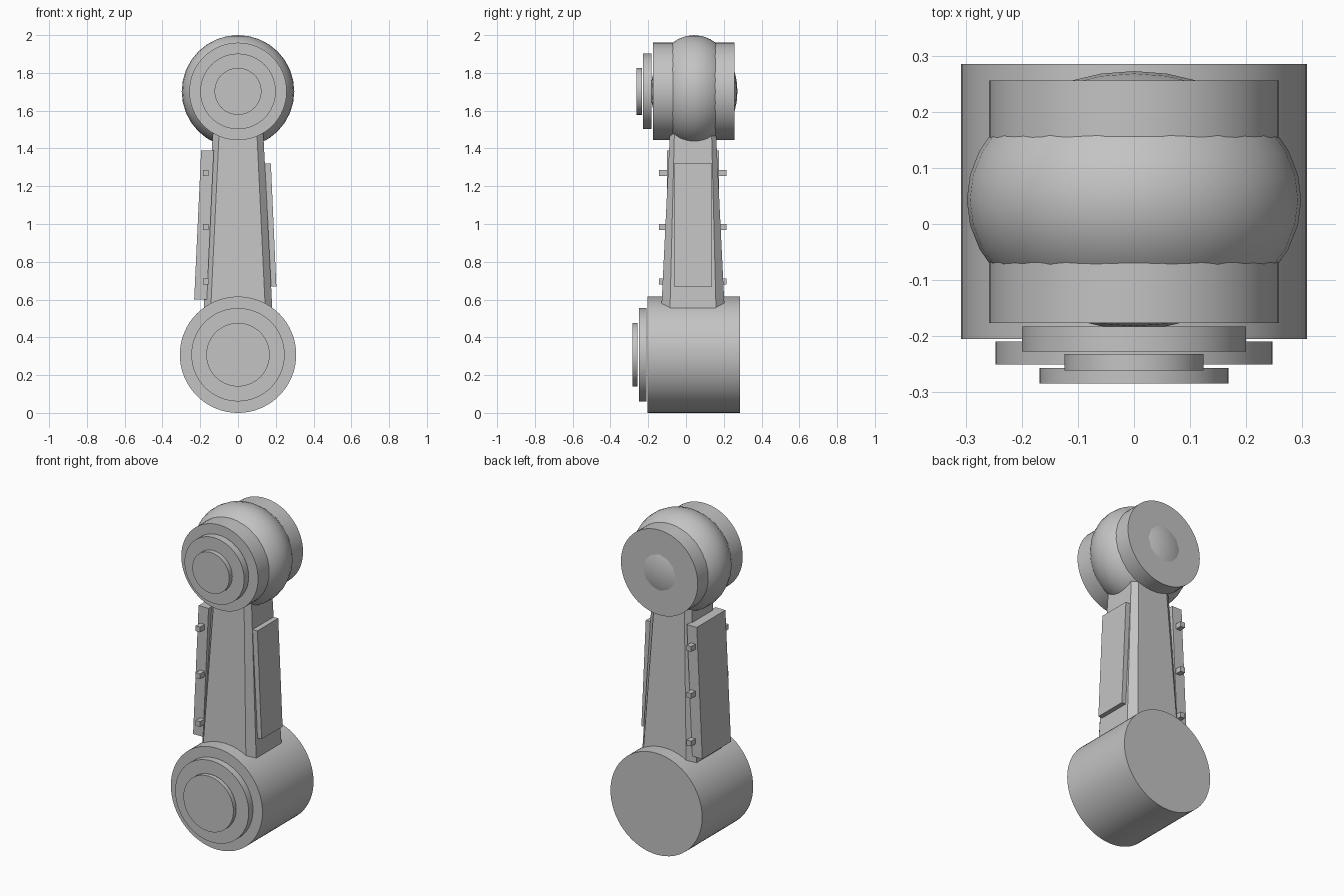
import bpy
import bmesh
from math import pi, radians

cube = bpy.data.objects.get("Cube")
if cube:
    bpy.data.objects.remove(cube, do_unlink=True)

grey = bpy.data.materials.new("light_grey")
grey.use_nodes = True
grey.diffuse_color = (0.55, 0.55, 0.55, 1)
grey.node_tree.nodes["Principled BSDF"].inputs["Base Color"].default_value = (0.55, 0.55, 0.55, 1)

LOWER_Z, UPPER_Z, MID_Y = 0.308, 1.702, 0.04


def finish(name, smooth=False):
    obj = bpy.context.object
    obj.name = name
    obj.data.materials.append(grey)
    if smooth:
        bpy.ops.object.shade_smooth_by_angle(angle=radians(35))
    return obj


def drum(name, radius, front, back, z):
    """Cylinder lying along y."""
    bpy.ops.mesh.primitive_cylinder_add(
        vertices=64, radius=radius, depth=back - front,
        location=(0, (front + back) / 2, z), rotation=(pi / 2, 0, 0))
    return finish(name, True)


def loft(name, low, z_low, high, z_high):
    """Solid joining two matching outlines at two heights."""
    bm = bmesh.new()
    a = [bm.verts.new((x, y, z_low)) for x, y in low]
    b = [bm.verts.new((x, y, z_high)) for x, y in high]
    bm.faces.new(a)
    bm.faces.new(b)
    for i in range(len(a)):
        j = (i + 1) % len(a)
        bm.faces.new((a[i], a[j], b[j], b[i]))
    bmesh.ops.recalc_face_normals(bm, faces=bm.faces)
    mesh = bpy.data.meshes.new(name)
    bm.to_mesh(mesh)
    bm.free()
    obj = bpy.data.objects.new(name, mesh)
    bpy.context.collection.objects.link(obj)
    mesh.materials.append(grey)
    return obj


def chamfered(z):
    """Tapering arm section with cut corners at a height."""
    t = (z - 0.58) / 0.88
    x, xi = 0.18 - 0.045 * t, 0.143 - 0.042 * t
    y, yi = 0.166 - 0.043 * t, 0.121 - 0.022 * t
    pts = [(xi, -y), (x, -yi), (x, yi), (xi, y),
           (-xi, y), (-x, yi), (-x, -yi), (-xi, -y)]
    return [(px, py + 0.037) for px, py in pts]


def rect(x0, x1, y0, y1):
    return [(x0, y0), (x1, y0), (x1, y1), (x0, y1)]


# Lower joint with stepped front discs
drum("lower_joint", 0.308, -0.205, 0.285, LOWER_Z)
drum("lower_disc", 0.247, -0.25, -0.209, LOWER_Z)
drum("lower_cap", 0.168, -0.284, -0.257, LOWER_Z)

# Upper joint with stepped front discs
drum("upper_joint", 0.258, -0.176, 0.256, UPPER_Z)
drum("upper_disc", 0.2, -0.227, -0.183, UPPER_Z)
drum("upper_cap", 0.124, -0.261, -0.232, UPPER_Z)

# Flattened ball bulging out around the upper joint
bpy.ops.mesh.primitive_uv_sphere_add(segments=32, ring_count=16, radius=0.298,
                                     location=(0, MID_Y + 0.003, UPPER_Z))
ball = finish("upper_ball", True)
ball.scale.y = 0.77

# Arm between the joints
loft("arm", chamfered(0.4), 0.4, chamfered(1.55), 1.55)

# Side plates following the taper
loft("left_plate", rect(0.15, 0.203, -0.063, 0.138), 0.67,
     rect(0.12, 0.174, -0.063, 0.138), 1.32)
loft("right_plate", rect(-0.232, -0.165, -0.1, 0.175), 0.6,
     rect(-0.195, -0.128, -0.1, 0.175), 1.39)

# Pins through the right plate
for i, z in enumerate((0.695, 0.985, 1.27)):
    loft(f"pin_{i + 1}", rect(-0.185, -0.155, -0.143, 0.215), z - 0.016,
         rect(-0.185, -0.155, -0.143, 0.215), z + 0.016)
